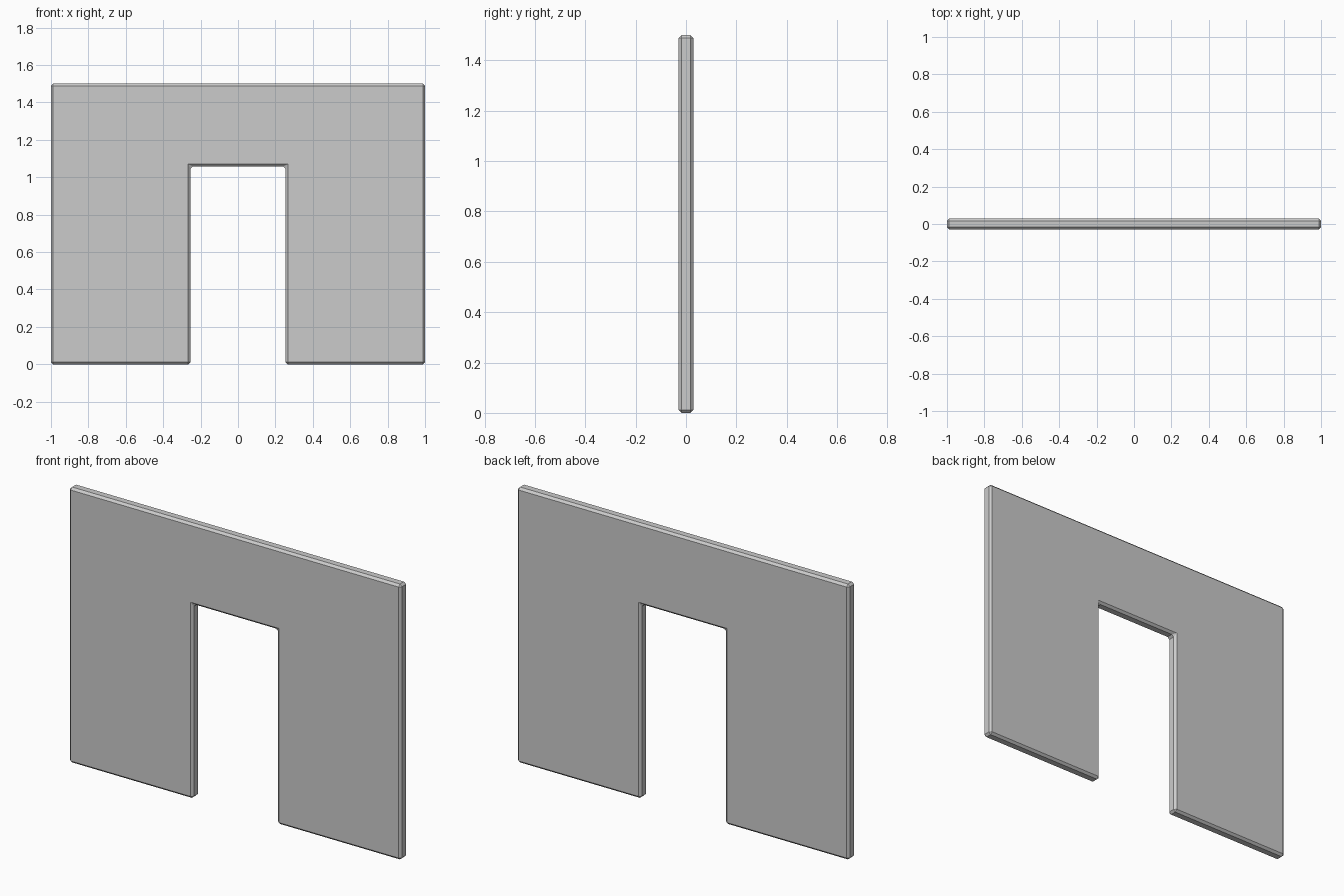
import bpy
import bmesh

if "Cube" in bpy.data.objects:
    bpy.data.objects.remove(bpy.data.objects["Cube"])

HALF_W, HEIGHT, THICK = 1.0, 1.5, 0.058
DOOR_HALF, DOOR_TOP = 0.254, 1.058
BEVEL = 0.012

# Wall outline with a doorway, mirrored around x = 0
right = [(DOOR_HALF, DOOR_TOP), (DOOR_HALF, 0), (HALF_W, 0), (HALF_W, HEIGHT)]
outline = right + [(-x, z) for x, z in reversed(right)]

# Extrude the outline through the wall thickness
bm = bmesh.new()
face = bm.faces.new([bm.verts.new((x, -THICK / 2, z)) for x, z in outline])
ext = bmesh.ops.extrude_face_region(bm, geom=[face], use_keep_orig=True)
new_verts = [g for g in ext["geom"] if isinstance(g, bmesh.types.BMVert)]
bmesh.ops.translate(bm, verts=new_verts, vec=(0, THICK, 0))
bmesh.ops.recalc_face_normals(bm, faces=bm.faces)

mesh = bpy.data.meshes.new("doorway_wall")
bm.to_mesh(mesh)
bm.free()
wall = bpy.data.objects.new("doorway_wall", mesh)
bpy.context.collection.objects.link(wall)

# Flat chamfer on every edge
bevel = wall.modifiers.new("chamfer", 'BEVEL')
bevel.width = BEVEL
bevel.segments = 1
bevel.limit_method = 'ANGLE'
